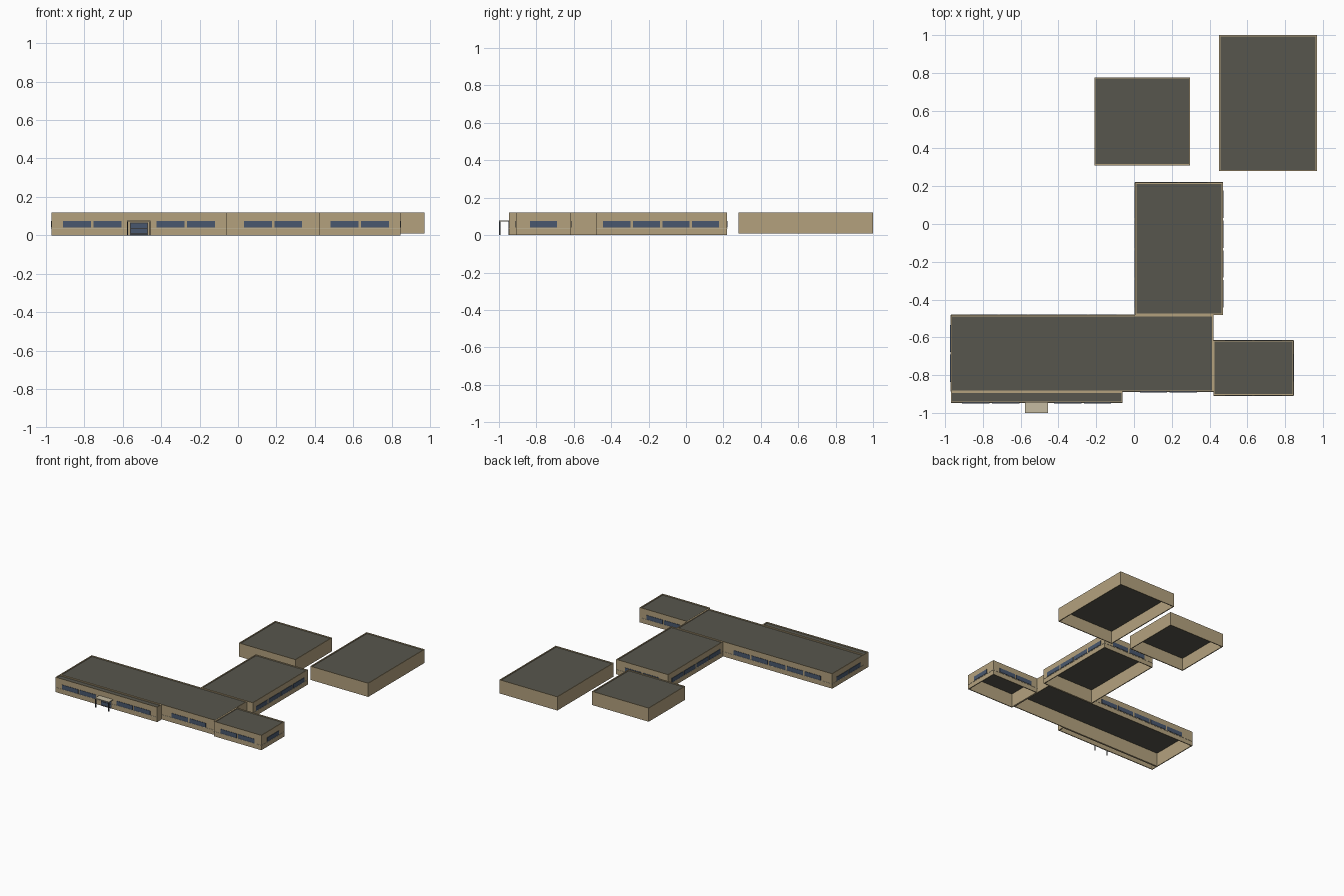
import bpy

cube = bpy.data.objects.get("Cube")
if cube:
    bpy.data.objects.remove(cube)


def material(name, rgb):
    colour = tuple((c / 255) ** 2.2 for c in rgb) + (1.0,)
    m = bpy.data.materials.new(name)
    m.use_nodes = True
    m.diffuse_color = colour
    m.node_tree.nodes["Principled BSDF"].inputs["Base Color"].default_value = colour
    return m


TAN = material("tan wall", (178, 160, 125))
ROOF = material("dark grey roof", (88, 87, 78))
GLASS = material("slate blue glass", (74, 88, 110))
FRAME = material("dark metal", (60, 62, 66))
PALE = material("pale stone", (196, 186, 160))

TOP, ROOF_Z, WALL = 0.12, 0.113, 0.007
WIN_W, PITCH, WIN_Z = 0.145, 0.158, (0.041, 0.075)


def box(name, x, y, z, mat):
    """Box between three pairs of limits."""
    bpy.ops.mesh.primitive_cube_add(size=1, location=[sum(p) / 2 for p in (x, y, z)])
    ob = bpy.context.object
    ob.name = name
    ob.scale = [abs(p[1] - p[0]) for p in (x, y, z)]
    bpy.ops.object.transform_apply(location=False, rotation=False, scale=True)
    ob.data.materials.append(mat)
    return ob


def block(name, x, y, base=0.0):
    """Hollow walls, open below, with a roof sunk behind a low parapet."""
    for i, xs in enumerate(((x[0], x[0] + WALL), (x[1] - WALL, x[1]))):
        box(f"{name}_side_wall_{i}", xs, y, (base, TOP), TAN)
    inner = (x[0] + WALL, x[1] - WALL)
    for i, ys in enumerate(((y[0], y[0] + WALL), (y[1] - WALL, y[1]))):
        box(f"{name}_end_wall_{i}", inner, ys, (base, TOP), TAN)
    box(f"{name}_roof", inner, (y[0] + WALL, y[1] - WALL), (ROOF_Z - 0.003, ROOF_Z), ROOF)


def plate(name, side, at, span, z, mat, depth=0.003):
    """Thin plate on a wall; side is -x, +x, -y or +y."""
    out = at + (depth if side[0] == "+" else -depth)
    x, y = ((at, out), span) if side[1] == "x" else (span, (at, out))
    box(name, x, y, z, mat)


def windows(name, side, at, span, centre, count):
    """A centred row of windows with a sill course along the whole wall."""
    for i in range(count):
        c = centre + (i - (count - 1) / 2) * PITCH
        plate(f"{name}_window_{i}", side, at, (c - WIN_W / 2, c + WIN_W / 2), WIN_Z, GLASS)
    plate(f"{name}_sill", side, at, span, (0.036, 0.039), PALE, 0.002)


# Building blocks
block("main_hall", (-0.97, 0.42), (-0.888, -0.482))
block("front_strip", (-0.97, -0.06), (-0.946, -0.888))
block("side_wing", (0.42, 0.845), (-0.908, -0.616))
block("rear_wing", (0.005, 0.47), (-0.482, 0.22))
block("small_outbuilding", (-0.21, 0.297), (0.31, 0.776), 0.01)
block("large_outbuilding", (0.45, 0.968), (0.28, 1.0), 0.01)

# Window rows
windows("strip_left", "-y", -0.946, (-0.97, -0.57), -0.758, 2)
windows("strip_right", "-y", -0.946, (-0.46, -0.06), -0.272, 2)
windows("hall_front", "-y", -0.888, (-0.06, 0.42), 0.182, 2)
windows("hall_back", "+y", -0.482, (-0.97, 0.005), -0.48, 5)
windows("hall_end", "-x", -0.97, (-0.888, -0.482), -0.685, 2)
windows("wing_front", "-y", -0.908, (0.42, 0.845), 0.632, 2)
windows("wing_back", "+y", -0.616, (0.42, 0.845), 0.632, 2)
windows("wing_end", "+x", 0.845, (-0.908, -0.616), -0.762, 1)
windows("rear_east", "+x", 0.47, (-0.482, 0.22), -0.133, 4)
windows("rear_west", "-x", 0.005, (-0.482, 0.22), -0.133, 4)
windows("rear_back", "+y", 0.22, (0.005, 0.47), 0.237, 2)

# Entrance with glazed door and canopy on two posts
plate("door_frame", "-y", -0.946, (-0.56, -0.468), (0.0, 0.068), FRAME, 0.002)
for i, z in enumerate(((0.012, 0.034), (0.04, 0.063))):
    plate(f"door_glass_{i}", "-y", -0.946, (-0.556, -0.472), z, GLASS, 0.004)
box("canopy", (-0.578, -0.455), (-1.0, -0.946), (0.072, 0.077), PALE)
for i, x in enumerate((-0.575, -0.458)):
    box(f"canopy_post_{i}", (x - 0.003, x + 0.003), (-0.999, -0.993), (0, 0.072), FRAME)
